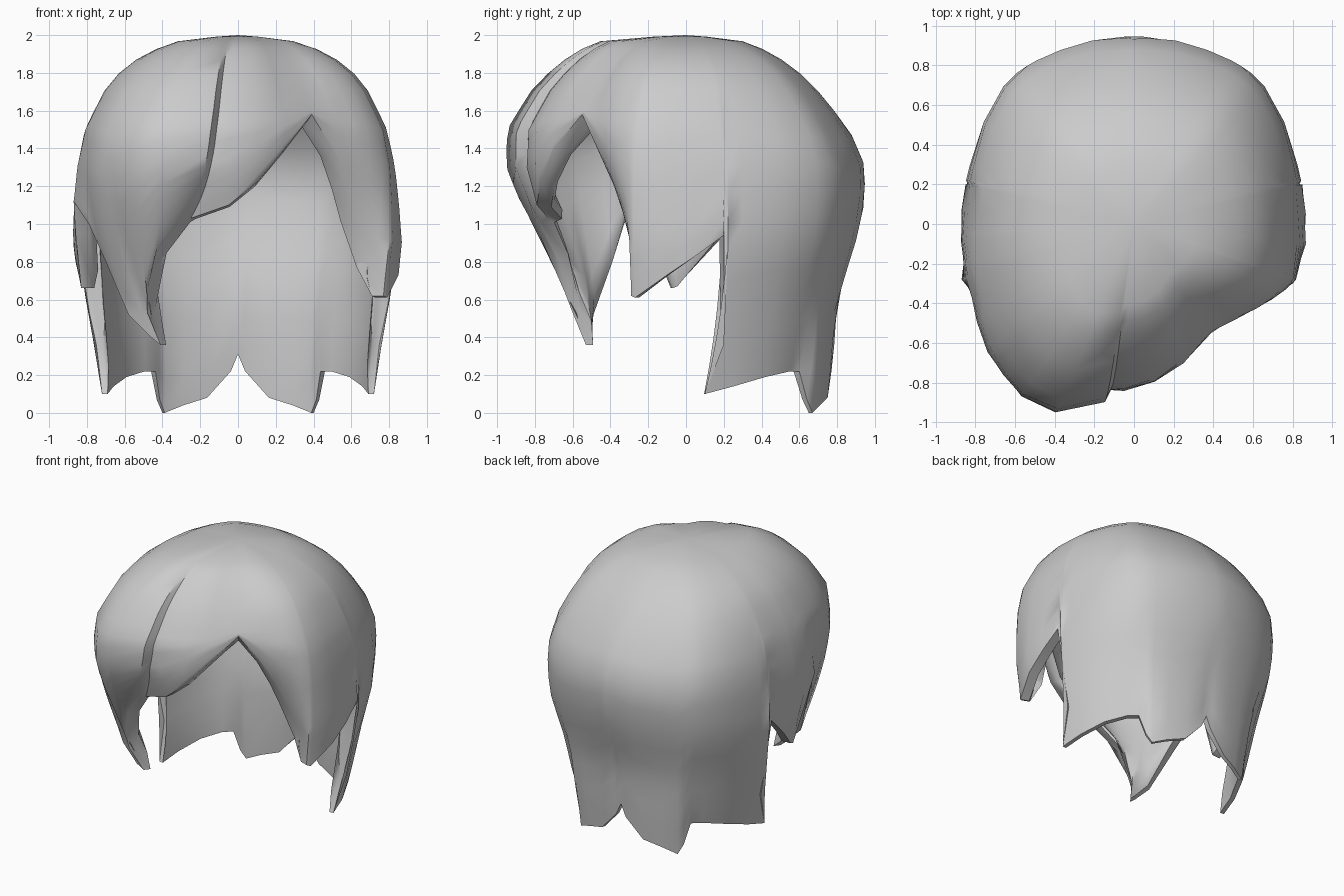
import bpy, bmesh, math
from math import sin, cos, atan2, degrees, radians
from mathutils import Vector

cube = bpy.data.objects.get("Cube")
if cube:
    bpy.data.objects.remove(cube, do_unlink=True)

CAP_ROWS, FALL_ROWS = 7, 10
CROWN, BROW = 2.0, 1.6
WALL = .11

# Silhouette curves: share of the full radius reached at each height
HEIGHTS = [2, 1.98, 1.93, 1.84, 1.7, 1.5, 1.3, 1.1, .9, .6, .3, 0]
BACK = [0, .28, .42, .59, .74, .91, 1, .99, .94, .83, .79, .72]
SIDE = [0, .28, .47, .67, .8, .91, .96, .985, 1, .95, .87, .8]
FRONT = [0, .45, .57, .71, .85, .98, .99, .92, .82, .7, .64, .6]

# Full radius around the head, by compass angle going clockwise from the back
OUTLINE = [(90, .95), (72, .95), (50, .98), (38, .95), (27, .9), (3, .86),
           (-18, .88), (-27, .86), (-48, .74), (-56, .69), (-67, .76),
           (-83, .82), (-97, .86), (-98.5, .93), (-110, 1.05), (-121, 1.07),
           (-139, 1.01), (-157, .93), (-183, .87), (-207, .9), (-218, .95),
           (-230, .98), (-252, .95), (-270, .95)]

# Hem of the back hair, from the centre parting to the slit above the ear
BACK_HEM = [(0, .77, .31), (.04, .77, .22), (.17, .75, .08), (.3, .71, .04),
            (.4, .67, 0), (.43, .64, .07), (.46, .6, .22), (.52, .55, .22),
            (.62, .42, .19), (.69, .25, .14), (.72, .1, .1), (.76, .2, .36),
            (.85, .2, .94)]

# Hem of the left side lock, up to the top of the face opening
LEFT_LOCK_HEM = [(.86, .05, .83), (.85, -.1, .73), (.79, -.27, .61),
                 (.77, -.29, .62, -20.5), (.7, -.26, .77, -24),
                 (.61, -.32, 1.02, -29), (.56, -.38, 1.2, -35),
                 (.5, -.47, 1.4), (.39, -.55, 1.58)]

# Hem of the swept fringe and its long lock (last value: angle at the root)
FRINGE_HEM = [(.25, -.7, 1.4), (.1, -.77, 1.22), (-.05, -.79, 1.1),
              (-.25, -.73, 1.03, -97), (-.28, -.77, 1.01, -98.5),
              (-.44, -.68, .82, -112), (-.48, -.6, .53, -123),
              (-.41, -.53, .36, -131), (-.46, -.54, .4, -135),
              (-.58, -.53, .52, -139), (-.7, -.43, .8, -148),
              (-.79, -.36, 1.0), (-.87, -.28, 1.12)]

# Hem of the right side lock, back to the other slit
RIGHT_LOCK_HEM = [(-.86, -.2, .95), (-.83, -.08, .66), (-.83, -.05, .67),
                  (-.86, .07, .8)]


def lerp_table(pairs, value):
    """Read a descending (key, result) table with straight interpolation."""
    for (a, ra), (b, rb) in zip(pairs, pairs[1:]):
        if a >= value >= b:
            return ra + (rb - ra) * (a - value) / (a - b)
    return pairs[-1][1]


def surface(angle, z):
    """Point of the hair volume at a compass angle and a height."""
    lean = sin(radians(angle))
    side = lerp_table(list(zip(HEIGHTS, SIDE)), z)
    other = lerp_table(list(zip(HEIGHTS, BACK if lean > 0 else FRONT)), z)
    radius = side + (other - side) * abs(lean) ** 1.5
    radius *= lerp_table(OUTLINE, angle)
    return Vector((radius * cos(radians(angle)), radius * lean, z))


def root_angle(point):
    if len(point) == 4:
        return point[3]
    angle = degrees(atan2(point[1], point[0]))
    return angle - 360 if angle > 91 else angle


def strands():
    """All (root angle, hem point) columns, clockwise around the head."""
    half = []
    for point in reversed(BACK_HEM):
        angle = root_angle(point)
        if half:
            angle = max(angle, half[0][0] + .6)
        half.insert(0, (angle, point))
    middle = [(root_angle(p), p)
              for p in LEFT_LOCK_HEM + FRINGE_HEM + RIGHT_LOCK_HEM]
    mirrored = [(-180 - a, (-p[0], p[1], p[2])) for a, p in reversed(half[1:])]
    return half + middle + mirrored


def column_points(angle, hem):
    """Outer points of one strand: shared cap heights, then down to the hem."""
    heights = [CROWN - (CROWN - BROW) * (k / CAP_ROWS) ** 2
               for k in range(1, CAP_ROWS + 1)]
    heights += [BROW + (hem[2] - BROW) * k / FALL_ROWS
                for k in range(1, FALL_ROWS + 1)]
    shift = Vector(hem[:3]) - surface(angle, hem[2])
    return [surface(angle, z) + shift * ((CROWN - z) / (CROWN - hem[2])) ** 4
            for z in heights]


def inward(point, is_hem):
    """Matching inner point; the wall thins toward the tips."""
    depth = WALL * min(1, .3 + .9 * point.z) * (.7 if is_hem else 1)
    away = Vector((point.x, point.y, max(0, point.z - 1)))
    return point - away.normalized() * depth


# Hair shell: outer and inner skins built from the same strand columns
bm = bmesh.new()
outer, inner = [], []
for angle, hem in strands():
    points = column_points(angle, hem)
    outer.append([bm.verts.new(p) for p in points])
    inner.append([bm.verts.new(inward(p, p is points[-1])) for p in points])

for skin, top, flip in ((outer, CROWN, 1), (inner, CROWN - WALL, -1)):
    crown = bm.verts.new((0, 0, top))
    for here, after in zip(skin, skin[1:] + skin[:1]):
        bm.faces.new((crown, after[0], here[0])[::flip])
        for k in range(len(here) - 1):
            quad = (here[k], after[k], after[k + 1], here[k + 1])
            bm.faces.new(quad[::flip])

# Rim joining the two skins along the hem
for i in range(len(outer)):
    bm.faces.new((outer[i - 1][-1], outer[i][-1],
                  inner[i][-1], inner[i - 1][-1]))

mesh = bpy.data.meshes.new("hair")
bm.to_mesh(mesh)
bm.free()
hair = bpy.data.objects.new("hair", mesh)
bpy.context.collection.objects.link(hair)

# Plain grey finish
grey = bpy.data.materials.new("light_grey")
grey.use_nodes = True
colour = (.6, .6, .6, 1)
grey.diffuse_color = colour
grey.node_tree.nodes["Principled BSDF"].inputs["Base Color"].default_value = colour
mesh.materials.append(grey)

# Smooth shading with crisp hem edges
bpy.ops.object.select_all(action="DESELECT")
hair.select_set(True)
bpy.context.view_layer.objects.active = hair
bpy.ops.object.shade_smooth_by_angle(angle=radians(50))
